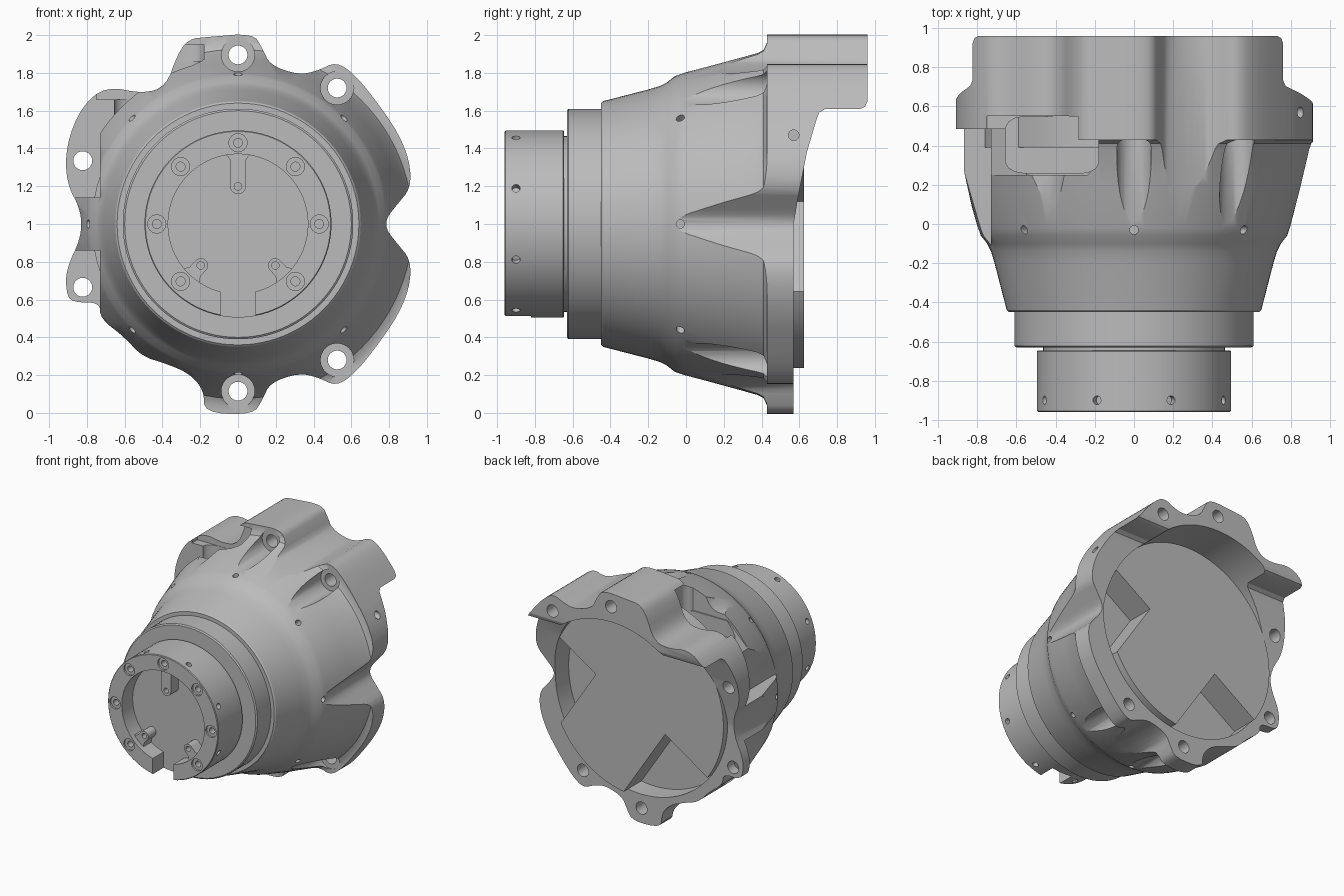
import bpy, bmesh, math
from mathutils import Vector

cube = bpy.data.objects.get("Cube")
if cube:
    bpy.data.objects.remove(cube)

grey = bpy.data.materials.new("machined_grey")
grey.use_nodes = True
grey.diffuse_color = (0.5, 0.5, 0.5, 1)
grey.node_tree.nodes["Principled BSDF"].inputs["Base Color"].default_value = (0.5, 0.5, 0.5, 1)


def make(name, bm):
    bmesh.ops.recalc_face_normals(bm, faces=bm.faces)
    me = bpy.data.meshes.new(name)
    bm.to_mesh(me)
    bm.free()
    me.materials.append(grey)
    ob = bpy.data.objects.new(name, me)
    bpy.context.collection.objects.link(ob)
    return ob


def lathe(name, profile, n=96):
    """Solid of revolution round the y axis at z = 1, from (y, radius) pairs."""
    bm = bmesh.new()
    rings = []
    for y, r in profile:
        angles = [2 * math.pi * i / n for i in range(n)]
        rings.append([bm.verts.new((r * math.cos(a), y, 1 + r * math.sin(a))) for a in angles])
    for a, b in zip(rings, rings[1:]):
        for i in range(n):
            j = (i + 1) % n
            bm.faces.new((a[i], a[j], b[j], b[i]))
    bm.faces.new(rings[0])
    bm.faces.new(rings[-1])
    return make(name, bm)


def prism(name, points, lo, hi, axis="y"):
    """Polygon extruded along y from (x, z) points, along x from (y, z) or along z from (x, y)."""
    place = {"y": lambda p, t: (p[0], t, p[1]),
             "x": lambda p, t: (t, p[0], p[1]),
             "z": lambda p, t: (p[0], p[1], t)}[axis]
    bm = bmesh.new()
    face = bm.faces.new([bm.verts.new(place(p, lo)) for p in points])
    ext = bmesh.ops.extrude_face_region(bm, geom=[face])
    shift = Vector(place((0, 0), hi - lo))
    bmesh.ops.translate(bm, vec=shift, verts=[v for v in ext["geom"] if isinstance(v, bmesh.types.BMVert)])
    return make(name, bm)


def rod(start, end, r, n=24):
    a, b = Vector(start), Vector(end)
    bm = bmesh.new()
    bmesh.ops.create_cone(bm, cap_ends=True, segments=n, radius1=r, radius2=r, depth=(b - a).length)
    turn = (b - a).to_track_quat("Z", "Y").to_matrix().to_4x4()
    turn.translation = (a + b) / 2
    bmesh.ops.transform(bm, matrix=turn, verts=bm.verts)
    return make("cutter", bm)


def combine(ob, tool, op="DIFFERENCE"):
    mod = ob.modifiers.new("cut", "BOOLEAN")
    mod.operation, mod.object, mod.solver = op, tool, "EXACT"
    bpy.context.view_layer.objects.active = ob
    bpy.ops.object.modifier_apply(modifier=mod.name)
    bpy.data.objects.remove(tool)


def rounded(points, times=2):
    """Corner-cutting of a closed polygon."""
    for _ in range(times):
        out = []
        for i, p in enumerate(points):
            p, q = Vector(p), Vector(points[(i + 1) % len(points)])
            out += [p.lerp(q, 0.25), p.lerp(q, 0.75)]
        points = out
    return points


def radial(ob, angle, y, r_in, r_out, size):
    d = Vector((math.cos(angle), 0, math.sin(angle)))
    c = Vector((0, y, 1))
    combine(ob, rod(c + d * r_in, c + d * r_out, size, 16))


# Lobed housing outline, offsets from the axis
right = [(.08, 1.01), (.13, .93), (.17, .84), (.32, .79), (.42, .81), (.52, .86), (.62, .79),
         (.74, .64), (.85, .48), (.91, .33), (.915, .19), (.84, .1), (.785, .03)]
left_low = [(-.18, -1), (-.18, -.88), (-.26, -.79), (-.38, -.74), (-.51, -.7), (-.6, -.6),
            (-.73, -.5), (-.73, -.415), (-.88, -.415), (-.91, -.36), (-.91, -.24), (-.83, -.07)]
left_top = [(-.83, .07), (-.91, .22), (-.91, .42), (-.83, .62), (-.7, .73), (-.5, .69),
            (-.38, .73), (-.32, .9), (-.26, .98), (-.16, .99)]
outline = right + [(x, -z) for x, z in reversed(right)] + left_low + left_top
outline = [(x, z + 1) for x, z in rounded(outline)]

# Housing: flared cone trimmed to the lobes, with a mounting flange behind
body = lathe("housing", [(-.45, .64), (-.44, .65), (-.2, .712), (-.14, .73), (-.1, .75), (-.06, .782),
                         (-.02, .797), (.2, .86), (.38, .91), (.41, .925), (.428, .96), (.43, 1.2), (.96, 1.2)])
combine(body, prism("cutter", outline, -.7, 1.2), "INTERSECT")

# Rear cut that leaves the tall upper shroud
rear = [(.57, -.2), (.57, 1), (.595, 1.15), (.64, 1.38), (.69, 1.55), (.705, 1.59), (.735, 1.608),
        (.92, 1.608), (.948, 1.62), (.961, 1.65), (1.3, 1.65), (1.3, -.2)]
combine(body, prism("cutter", rear, -1.5, 1.5, "x"))
combine(body, rod((0, .4, 1), (0, 1.2, 1), .772, 96))

# Flattened clearance beside the two side ears
for z0, z1 in ((1.14, 1.8), (.3, .86)):
    clear = [(-1.2, z0), (-.73, z0), (-.73, z1), (-1.2, z1)]
    combine(body, prism("cutter", clear, -.3, .485))
combine(body, prism("cutter", [(-.73, 1.48), (-.5, 1.71), (-.7, 1.95), (-1.1, 1.6)], .25, .485))

# Top access pocket
pocket = rounded([(-.655, .26), (-.4, .26), (-.18, .26), (-.18, .4), (-.18, .55), (-.4, .55), (-.655, .55), (-.655, .4)])
combine(body, prism("cutter", pocket, 1.5, 1.95, "z"))
shelf = [(-.75, .25), (-.24, .25), (-.19, .3), (-.19, .552), (-.75, .552)]
combine(body, prism("cutter", shelf, 1.66, 1.86, "z"))

# Bolt scallops and bolt holes
for x, z in ((0, .895), (.525, .72), (.525, -.72), (0, -.885)):
    combine(body, rod((x, -.2, 1 + z), (x, .435, 1 + z), .088, 32))
    combine(body, rod((x, .3, 1 + z), (x, 1.2, 1 + z), .05))
for z in (-.335, .335):
    combine(body, rod((-.822, .3, 1 + z), (-.822, 1.2, 1 + z), .05))

# Small radial holes
for i in range(8):
    radial(body, i * math.pi / 4, -.03, .74, .9, .022)
combine(body, rod((.8, .57, 1.47), (1.1, .57, 1.47), .028))

# Rear plate with two square-cornered notches
plate = lathe("rear_plate", [(.39, .773), (.625, .773)])
for x, z in ((.37, 1.12), (-.25, .8)):
    a, b = Vector((.55, -.835)), Vector((.835, .55))
    if x < 0:
        b = -b
    p = Vector((x, z))
    combine(plate, prism("cutter", [p, p + a, p + a + b, p + b], .3, .8))

# Stepped collar and neck
collar = lathe("collar", [(-.63, .6), (-.622, .61), (-.44, .61)])
neck = lathe("neck", [(-.67, .465), (-.6, .465)])

# Front ring with recessed face and bottom slot
ring = lathe("front_ring", [(-.96, .49), (-.955, .495), (-.65, .495), (-.645, .49)])
combine(ring, rod((0, -1.2, 1), (0, -.82, 1), .37, 96))
combine(ring, prism("cutter", [(-.092, .3), (.092, .3), (.092, .75), (-.092, .75)], -1.2, -.82))
for i in range(8):
    a = i * math.pi / 4
    x, z = .43 * math.cos(a), 1 + .43 * math.sin(a)
    combine(ring, rod((x, -1.1, z), (x, -.945, z), .048))
    combine(ring, rod((x, -1.1, z), (x, -.86, z), .024, 16))
    radial(ring, a + math.pi / 8, -.9, .45, .6, .022)

# Three screw lugs inside the ring
lugs = []
for i, angle in enumerate((90, 228, 312)):
    a = math.radians(angle)
    d = Vector((math.cos(a), math.sin(a)))
    s = Vector((-d.y, d.x))
    c = Vector((0, 1))
    r, w = (.2, .042) if i == 0 else (.295, .038)
    tip = c + d * r
    points = [c + d * .385 + s * w * 1.8, c + d * .34 + s * w]
    points += [tip + w * (s * math.cos(t) - d * math.sin(t)) for t in [k * math.pi / 10 for k in range(11)]]
    points += [c + d * .34 - s * w, c + d * .385 - s * w * 1.8]
    lug = prism("screw_lug", points, -.92, -.81)
    combine(lug, rod((tip.x, -1, tip.y), (tip.x, -.85, tip.y), .02, 16))
    lugs.append(lug)

# Smooth curved faces, keep machined edges crisp
bpy.ops.object.select_all(action="DESELECT")
for ob in [body, plate, collar, neck, ring] + lugs:
    ob.select_set(True)
bpy.context.view_layer.objects.active = body
bpy.ops.object.shade_smooth_by_angle(angle=math.radians(30))
